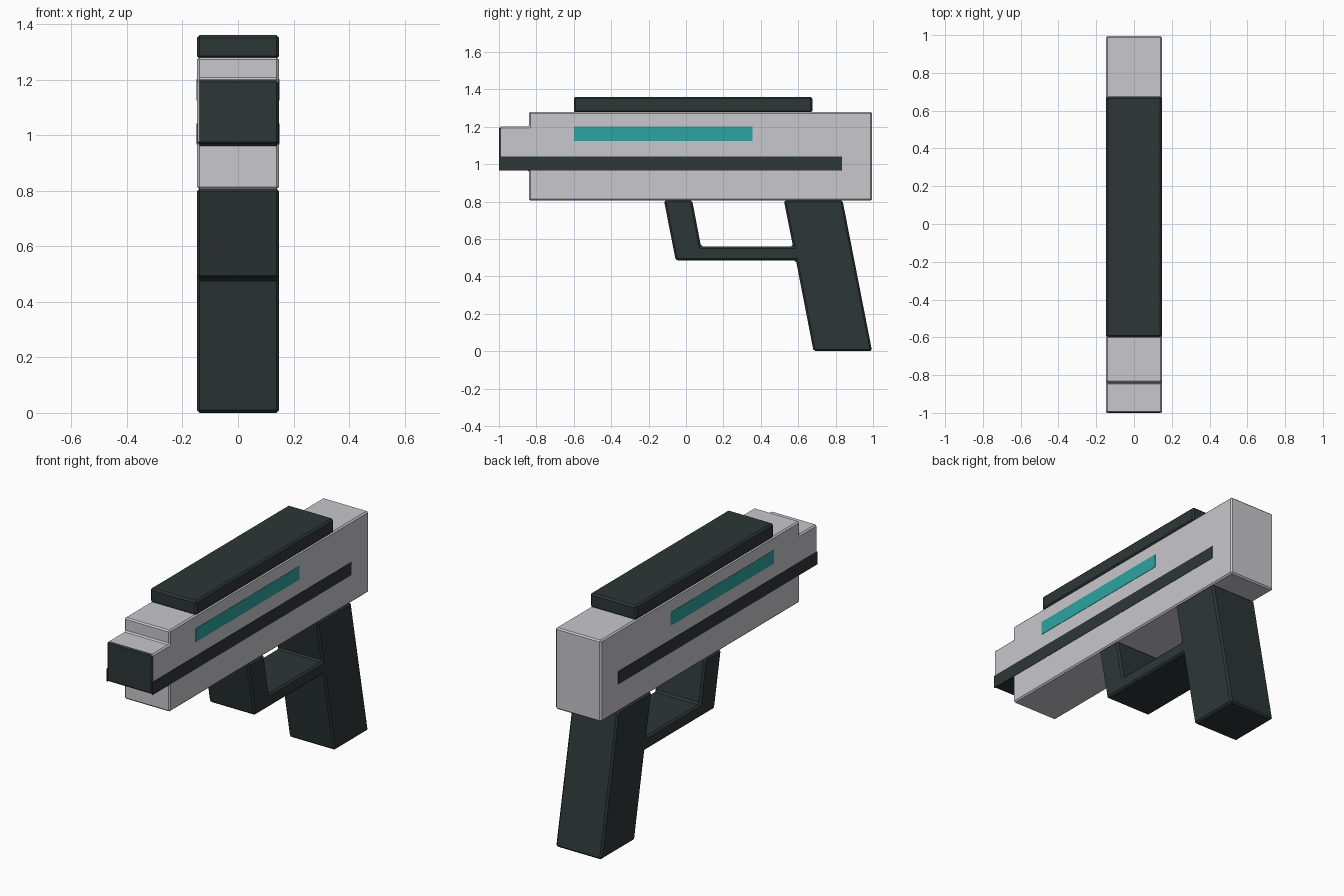
import bpy, bmesh

if "Cube" in bpy.data.objects:
    bpy.data.objects.remove(bpy.data.objects["Cube"])


def material(name, rgb):
    m = bpy.data.materials.new(name)
    m.diffuse_color = (*rgb, 1)
    m.use_nodes = True
    m.node_tree.nodes["Principled BSDF"].inputs["Base Color"].default_value = m.diffuse_color
    return m


GREY = material("light grey", (0.58, 0.58, 0.61))
DARK = material("dark slate", (0.026, 0.037, 0.037))
TEAL = material("teal", (0.026, 0.37, 0.35))
HALF = 0.147  # half width of the main parts


def extrude_profile(name, profile, x0, x1, mats, bevel=0.0, rule=None):
    """Extrude a closed (y, z) outline from x0 to x1."""
    bm = bmesh.new()
    face = bm.faces.new([bm.verts.new((x0, y, z)) for y, z in profile])
    ext = bmesh.ops.extrude_face_region(bm, geom=[face])
    moved = [v for v in ext["geom"] if isinstance(v, bmesh.types.BMVert)]
    bmesh.ops.translate(bm, verts=moved, vec=(x1 - x0, 0, 0))
    bmesh.ops.recalc_face_normals(bm, faces=bm.faces[:])
    if rule:
        for f in bm.faces:
            f.material_index = rule(f)
    mesh = bpy.data.meshes.new(name)
    bm.to_mesh(mesh)
    bm.free()
    obj = bpy.data.objects.new(name, mesh)
    bpy.context.collection.objects.link(obj)
    for m in mats:
        mesh.materials.append(m)
    if bevel:
        mod = obj.modifiers.new("edge bevel", "BEVEL")
        mod.width = bevel
        mod.segments = 1
    return obj


def rect(y0, y1, z0, z1):
    return [(y0, z0), (y1, z0), (y1, z1), (y0, z1)]


# Body with stepped muzzle; muzzle front and underside are dark
def muzzle_rule(f):
    c = f.calc_center_median()
    front = c.y < -0.99
    under = f.normal.z < -0.5 and c.y < -0.84
    return int(front or under)


body = [(-0.84, 0.805), (0.995, 0.805), (0.995, 1.28), (-0.84, 1.28),
        (-0.84, 1.2), (-1, 1.2), (-1, 0.968), (-0.84, 0.968)]
extrude_profile("body", body, -HALF, HALF, [GREY, DARK], 0.008, muzzle_rule)

# Top rail
extrude_profile("top_rail", rect(-0.6, 0.675, 1.275, 1.36),
                -HALF - 0.001, HALF + 0.001, [DARK], 0.01)

# Slanted grip and trigger guard in one outline
grip = [(-0.118, 0.807), (-0.055, 0.485), (0.588, 0.485), (0.682, 0),
        (0.995, 0), (0.837, 0.807), (0.523, 0.807), (0.572, 0.56),
        (0.08, 0.56), (0.033, 0.807)]
extrude_profile("grip_and_guard", grip, -HALF - 0.001, HALF + 0.001, [DARK], 0.01)

# Side stripes, thin plates on both sides
for side, s in (("right", 1), ("left", -1)):
    x0, x1 = s * (HALF - 0.002), s * (HALF + 0.002)
    extrude_profile(side + "_dark_stripe", rect(-1, 0.835, 0.967, 1.042), x0, x1, [DARK])
    extrude_profile(side + "_teal_stripe", rect(-0.6, 0.355, 1.124, 1.202), x0, x1, [TEAL])
